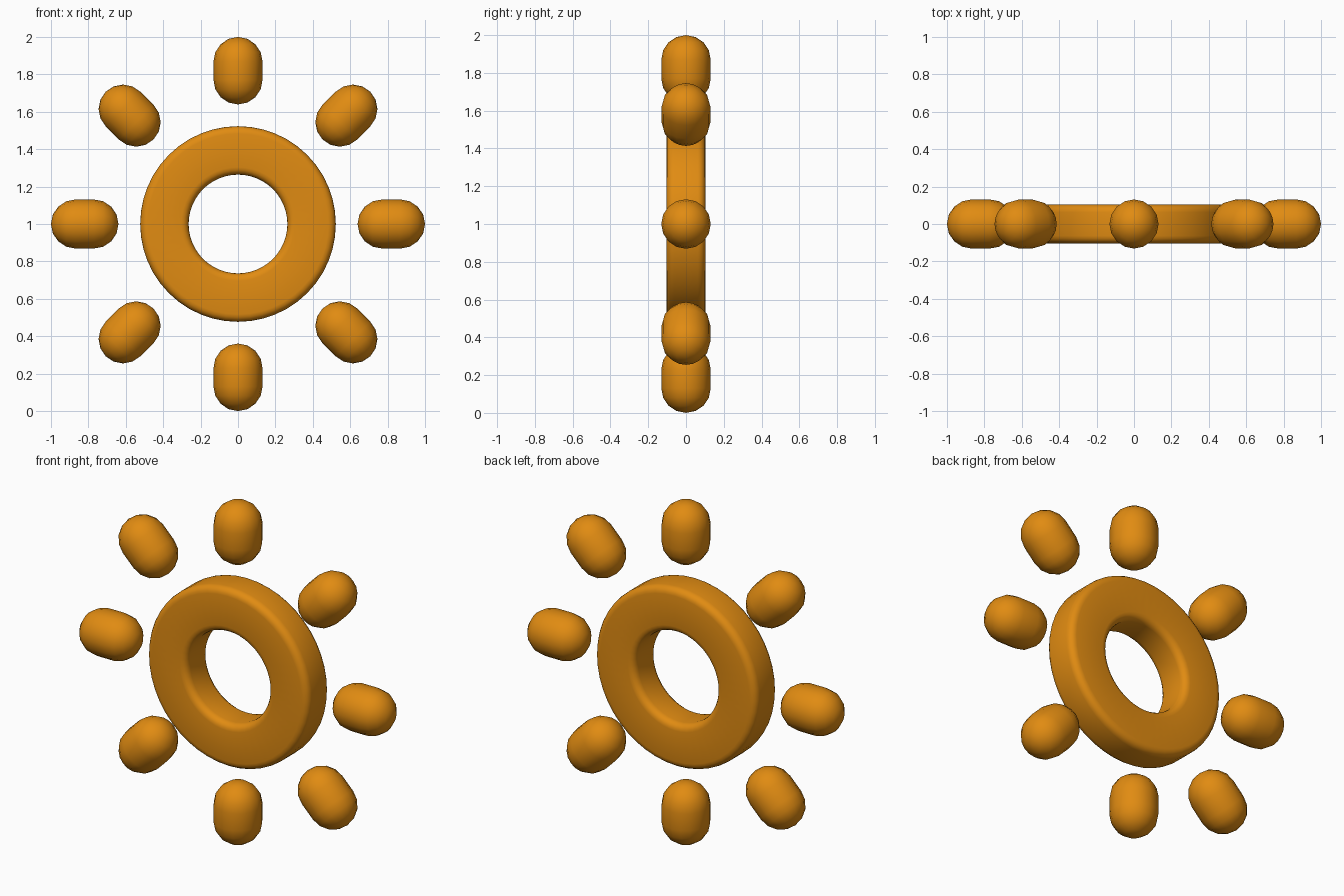
import bpy, bmesh, math
from mathutils import Matrix, Vector

if "Cube" in bpy.data.objects:
    bpy.data.objects.remove(bpy.data.objects["Cube"])

CENTRE = Vector((0, 0, 1.0))
orange = bpy.data.materials.new("warm_orange")
orange.diffuse_color = (0.75, 0.26, 0.006, 1)
orange.use_nodes = True
orange.node_tree.nodes["Principled BSDF"].inputs["Base Color"].default_value = orange.diffuse_color


def lathe(name, profile, steps, matrix, closed=False):
    """Spin an (r, z) profile around local z, then place it with matrix."""
    bm = bmesh.new()
    verts = [bm.verts.new((r, 0, z)) for r, z in profile]
    pairs = list(zip(verts, verts[1:]))
    if closed:
        pairs.append((verts[-1], verts[0]))
    edges = [bm.edges.new(p) for p in pairs]
    bmesh.ops.spin(bm, geom=verts + edges, cent=(0, 0, 0), axis=(0, 0, 1),
                   angle=2 * math.pi, steps=steps)
    bmesh.ops.remove_doubles(bm, verts=bm.verts[:], dist=1e-4)
    bmesh.ops.recalc_face_normals(bm, faces=bm.faces[:])
    bm.transform(matrix)
    for f in bm.faces:
        f.smooth = True
    mesh = bpy.data.meshes.new(name)
    bm.to_mesh(mesh)
    bm.free()
    mesh.materials.append(orange)
    obj = bpy.data.objects.new(name, mesh)
    bpy.context.collection.objects.link(obj)
    return obj


# Central ring: rounded-rectangle section, axis along y
R_IN, R_OUT, HALF, BEVEL = 0.264, 0.523, 0.103, 0.04
section = []
corners = [(R_OUT - BEVEL, HALF - BEVEL, 0), (R_IN + BEVEL, HALF - BEVEL, 90),
           (R_IN + BEVEL, BEVEL - HALF, 180), (R_OUT - BEVEL, BEVEL - HALF, 270)]
for r, z, start in corners:
    for k in range(5):
        a = math.radians(start + k * 22.5)
        section.append((r + BEVEL * math.cos(a), z + BEVEL * math.sin(a)))
lathe("ring", section, 48,
      Matrix.Translation(CENTRE) @ Matrix.Rotation(math.pi / 2, 4, 'X'), closed=True)

# Eight capsule rays pointing outwards
RAD, INNER, OUTER = 0.131, 0.770, 0.869
capsule = []
for base, start in ((INNER, -90), (OUTER, 0)):
    for k in range(5):
        a = math.radians(start + k * 22.5)
        capsule.append((max(RAD * math.cos(a), 0), base + RAD * math.sin(a)))
for i in range(8):
    lathe(f"ray_{i + 1}", capsule, 16,
          Matrix.Translation(CENTRE) @ Matrix.Rotation(i * math.pi / 4, 4, 'Y'))
